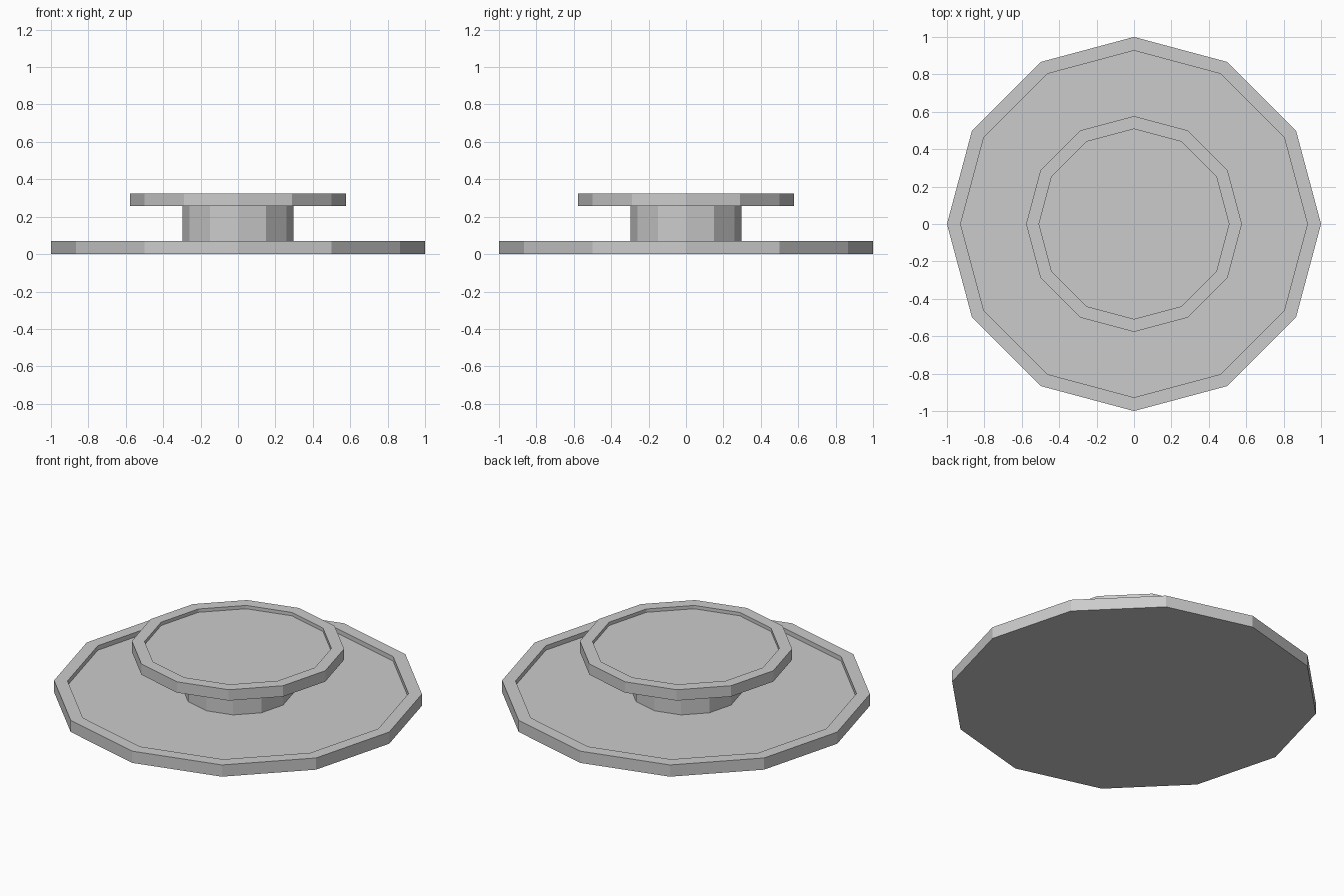
import bpy, bmesh, math

if "Cube" in bpy.data.objects:
    bpy.data.objects.remove(bpy.data.objects["Cube"])

SIDES = 12


def lathe(name, profile):
    """Spin an (r, z) profile into a closed, flat-faced twelve-sided solid."""
    bm = bmesh.new()
    rings = []
    for r, z in profile:
        rings.append([bm.verts.new((r * math.cos(math.tau * i / SIDES),
                                    r * math.sin(math.tau * i / SIDES), z))
                      for i in range(SIDES)])
    for a, b in zip(rings, rings[1:]):
        for i in range(SIDES):
            j = (i + 1) % SIDES
            bm.faces.new((a[i], a[j], b[j], b[i]))
    bm.faces.new(rings[0][::-1])
    bm.faces.new(rings[-1])
    mesh = bpy.data.meshes.new(name)
    bm.to_mesh(mesh)
    bm.free()
    obj = bpy.data.objects.new(name, mesh)
    bpy.context.collection.objects.link(obj)
    return obj


def tray(name, radius, inner, bottom, top, floor):
    return lathe(name, [(radius, bottom), (radius, top), (inner, top), (inner, floor)])


# Wide lower tray with raised rim
tray("lower_tray", 1.0, 0.927, 0.0, 0.07, 0.043)
# Central column
lathe("column", [(0.298, 0.043), (0.298, 0.258)])
# Smaller upper tray with raised rim
tray("upper_tray", 0.577, 0.508, 0.258, 0.323, 0.303)
